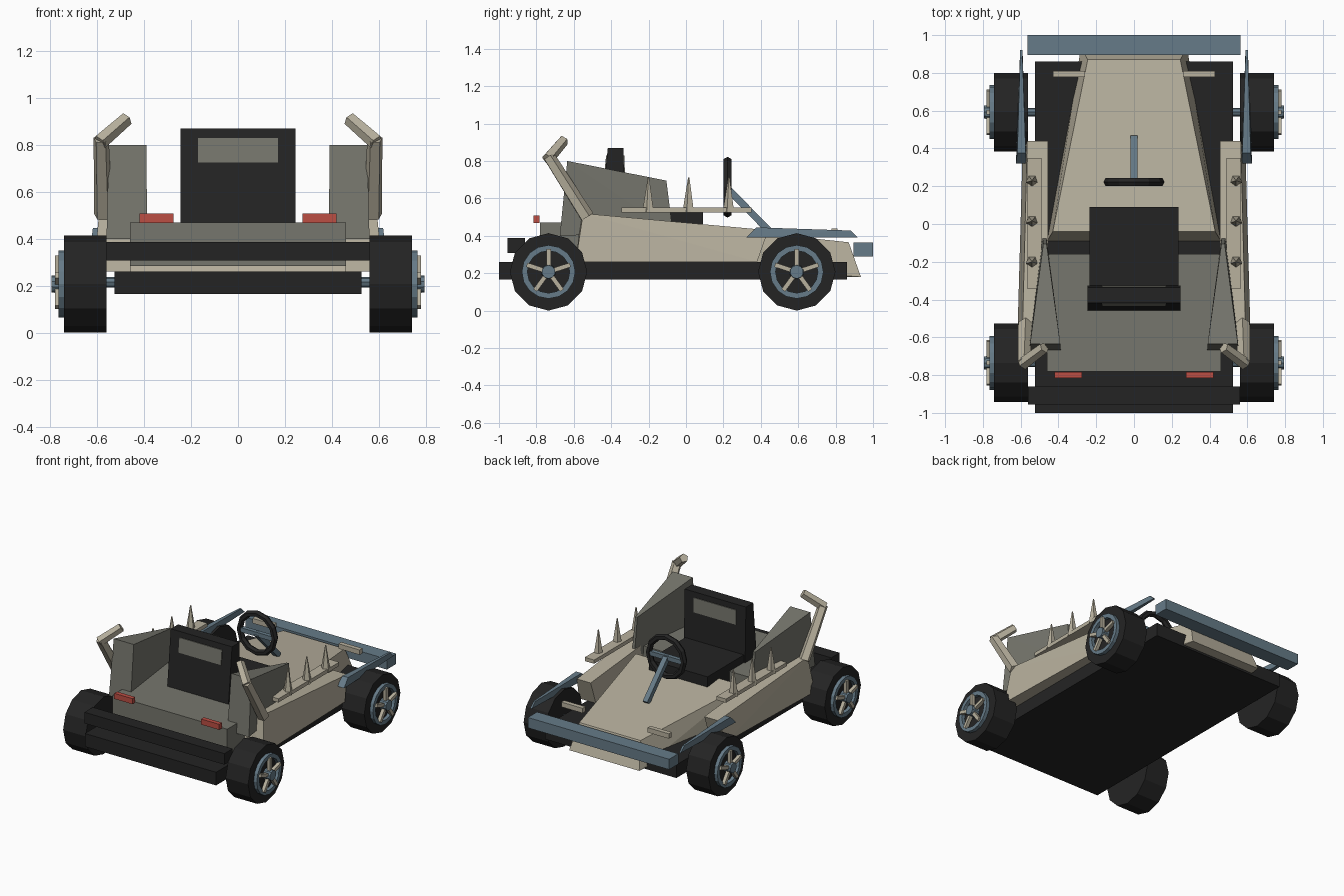
import bpy, bmesh, math
from mathutils import Vector, Matrix

if "Cube" in bpy.data.objects:
    bpy.data.objects.remove(bpy.data.objects["Cube"])


def lin(c):
    return c / 12.92 if c <= 0.04045 else ((c + 0.055) / 1.055) ** 2.4


def mat(name, r, g, b):
    m = bpy.data.materials.new(name)
    m.diffuse_color = (lin(r / 255), lin(g / 255), lin(b / 255), 1)
    m.use_nodes = True
    m.node_tree.nodes["Principled BSDF"].inputs["Base Color"].default_value = m.diffuse_color
    return m


BONE = mat("bone beige", 184, 177, 158)
GREY = mat("warm grey", 118, 118, 109)
BLACK = mat("black", 36, 36, 36)
STEEL = mat("steel blue", 102, 123, 136)
RED = mat("red", 188, 78, 68)


def finish(name, bm, m):
    bmesh.ops.recalc_face_normals(bm, faces=bm.faces)
    me = bpy.data.meshes.new(name)
    bm.to_mesh(me)
    bm.free()
    me.materials.append(m)
    ob = bpy.data.objects.new(name, me)
    bpy.context.collection.objects.link(ob)
    return ob


def hull(name, pts, m, sx=1):
    bm = bmesh.new()
    vs = [bm.verts.new((x * sx, y, z)) for x, y, z in pts]
    bmesh.ops.convex_hull(bm, input=vs)
    bmesh.ops.dissolve_limit(bm, angle_limit=0.01, verts=bm.verts, edges=bm.edges)
    return finish(name, bm, m)


def box(name, x, y, z, m, sx=1):
    return hull(name, [(a, b, c) for a in x for b in y for c in z], m, sx)


def rod(name, a, b, r1, r2, n, m, spin=0):
    """Tapered rod from a to b with n sides."""
    a, b = Vector(a), Vector(b)
    d = b - a
    bm = bmesh.new()
    M = Matrix.Translation((a + b) / 2) @ d.to_track_quat('Z', 'Y').to_matrix().to_4x4() @ Matrix.Rotation(spin, 4, 'Z')
    bmesh.ops.create_cone(bm, cap_ends=True, segments=n, radius1=r1, radius2=r2, depth=d.length, matrix=M)
    return finish(name, bm, m)


def ring(name, center, axis, prof, n, m):
    """Closed (radius, offset) profile revolved about the x or y axis."""
    bm = bmesh.new()
    rows = []
    for i in range(n):
        t = 2 * math.pi * i / n
        row = []
        for r, o in prof:
            c, s = r * math.cos(t), r * math.sin(t)
            p = (o, c, s) if axis == 'x' else (c, o, s)
            row.append(bm.verts.new(Vector(center) + Vector(p)))
        rows.append(row)
    k = len(prof)
    for i in range(n):
        p, q = rows[i], rows[(i + 1) % n]
        for j in range(k):
            bm.faces.new((p[j], p[(j + 1) % k], q[(j + 1) % k], q[j]))
    return finish(name, bm, m)


# chassis, bumpers
box("floor_pan", (-.525, .525), (-1, .86), (.165, .26), BLACK)
box("rear_bumper", (-.56, .56), (-.955, -.86), (.307, .387), BLACK)
box("front_bumper", (-.565, .565), (.895, 1), (.29, .365), STEEL)

# hood and rear deck
hull("hood", [(s * x, y, z) for s in (-1, 1) for x, y, z in
              ((.245, .87, .365), (.28, .935, .18), (.43, -.04, .465),
               (.46, -.09, .26), (.29, .85, .18))], BONE)
box("rear_deck", (-.46, .46), (-.78, -.16), (.285, .47), GREY)

# seat with grey panels on the backrest
box("seat_base", (-.235, .235), (-.36, .09), (.40, .525), BLACK)
hull("seat_back", [(s * .245, y, z) for s in (-1, 1) for y, z in
                   ((-.335, .87), (-.418, .87), (-.46, .46), (-.325, .46))], BLACK)


def back_y(z):
    return -.418 - (.87 - z) * .042 / .41


hull("seat_panel_rear", [(s * .17, back_y(z) + d, z) for s in (-1, 1) for z in (.725, .83)
                         for d in (.003, -.005)], GREY)
hull("seat_panel_front", [(s * .17, -.335 + (.87 - z) * .024 + d, z) for s in (-1, 1) for z in (.725, .83)
                          for d in (-.003, .005)], GREY)

# steering wheel with crossbar and column
ring("steering_wheel", (0, .222, .66), 'y',
     [(.14 + .022 * math.cos(a * math.pi / 3), .024 * math.sin(a * math.pi / 3)) for a in range(6)], 12, BLACK)
box("steering_crossbar", (-.13, .13), (.207, .237), (.64, .672), STEEL)
rod("steering_column", (0, .215, .66), (0, .455, .415), .026, .026, 4, STEEL, math.pi / 4)

for sx, side in ((1, "right"), (-1, "left")):
    # side pod
    hull(side + "_side_pod", [(.455, -.56, .52), (.59, -.55, .52), (.455, -.59, .26), (.617, -.59, .26),
                              (.455, .44, .43), (.565, .44, .43), (.455, .38, .26), (.59, .38, .26)], BONE, sx)
    # upright rear wedge
    hull(side + "_rear_wedge", [(.39, -.635, .80), (.55, -.635, .80), (.387, -.675, .40), (.56, -.675, .40),
                                (.463, -.105, .695), (.48, -.105, .695), (.463, -.07, .42), (.485, -.07, .42)],
         GREY, sx)
    # bent horn
    rod(side + "_horn_lower", (sx * .575, -.53, .50), (sx * .583, -.735, .825), .04, .034, 5, BONE)
    rod(side + "_horn_upper", (sx * .59, -.74, .81), (sx * .475, -.655, .91), .034, .03, 5, BONE)
    # spike rail
    box(side + "_spike_rail", (.49, .565), (-.345, .35), (.525, .552), BONE, sx)
    for i, y in enumerate((-.2, .015, .23)):
        rod(f"{side}_spike_{i}", (sx * .54, y, .525), (sx * .54, y, .712), .034, .004, 5, BONE)
    # front fender blade
    hull(side + "_fender", [(.57, .32, .39), (.625, .32, .39), (.573, .375, .445), (.618, .375, .445),
                            (.59, .92, .39), (.603, .92, .39), (.59, .88, .428), (.603, .88, .428)], STEEL, sx)
    # lights
    box(side + "_headlight", (.26, .43), (.777, .81), (.405, .44), BONE, sx)
    box(side + "_tail_light", (.275, .42), (-.815, -.783), (.468, .508), RED, sx)

    # wheels
    for y, end in ((-.735, "rear"), (.592, "front")):
        n, zc = f"{side}_{end}", .207
        rod(n + "_tyre", (sx * .56, y, zc), (sx * .74, y, zc), .207, .207, 12, BLACK)
        ring(n + "_rim", (0, y, zc), 'x',
             [(.143, sx * .73), (.143, sx * .765), (.113, sx * .765), (.113, sx * .73)], 16, STEEL)
        rod(n + "_hub", (sx * .73, y, zc), (sx * .795, y, zc), .04, .036, 10, STEEL)
        for k in range(5):
            t = math.radians(90 + 72 * k)
            c, s = math.cos(t), math.sin(t)
            hull(f"{n}_spoke_{k}", [(x, y + c * r - s * w, zc + s * r + c * w)
                                    for x in (.755, .78) for r in (.03, .122) for w in (-.012, .012)], BONE, sx)

# axles
for y, end in ((-.735, "rear"), (.592, "front")):
    rod(end + "_axle", (-.74, y, .215), (.74, y, .215), .022, .022, 8, STEEL)
